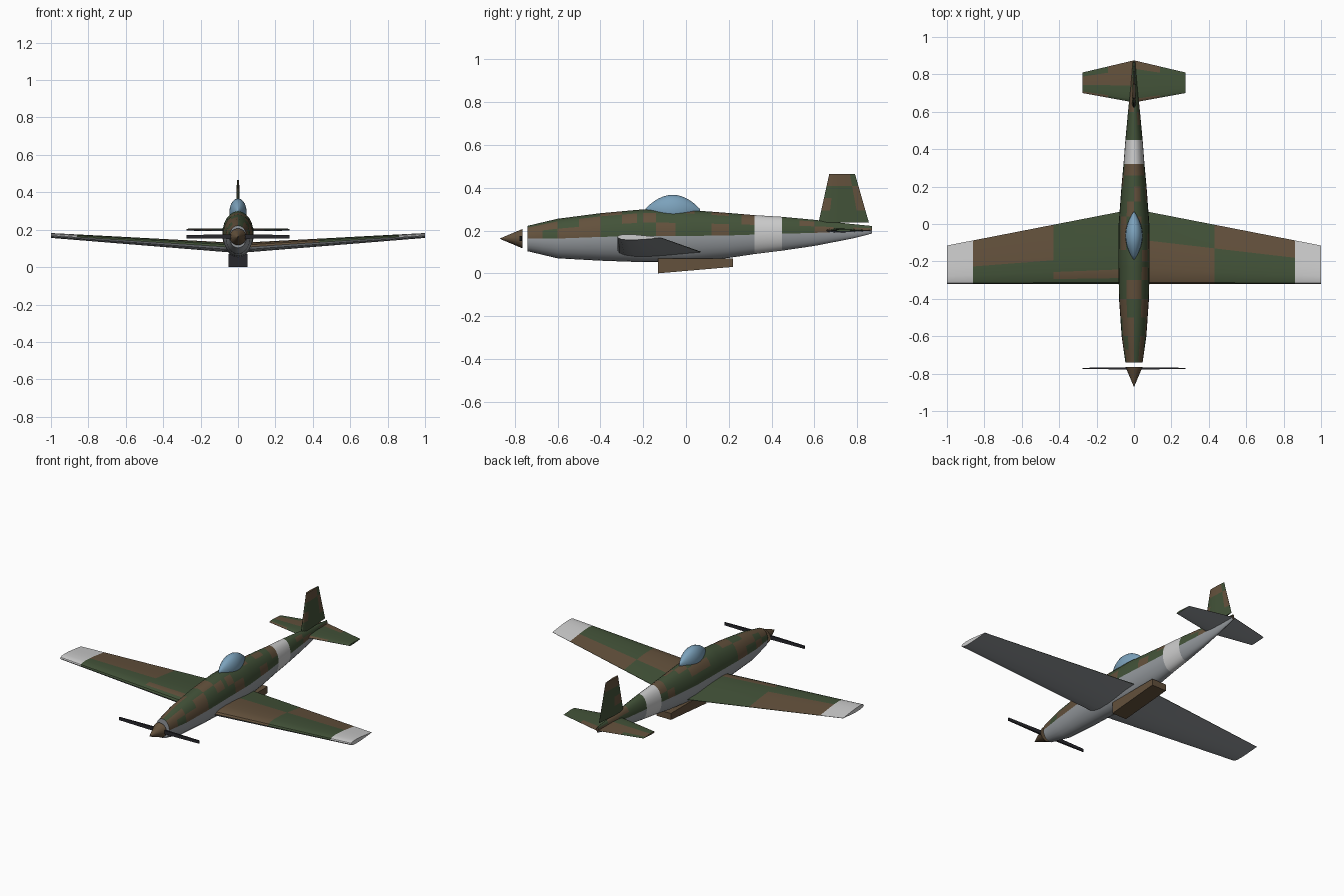
import bpy, bmesh, math, random
from mathutils import Vector

if "Cube" in bpy.data.objects:
    bpy.data.objects.remove(bpy.data.objects["Cube"])

random.seed(7)


def material(name, rgb):
    m = bpy.data.materials.new(name)
    m.diffuse_color = (*rgb, 1)
    m.use_nodes = True
    m.node_tree.nodes["Principled BSDF"].inputs["Base Color"].default_value = m.diffuse_color
    return m


GREEN, BROWN, GREY, WHITE, GLASS, DARK = range(6)
MATS = [material("green", (0.055, 0.085, 0.04)), material("brown", (0.125, 0.082, 0.045)),
        material("belly_grey", (0.30, 0.32, 0.34)), material("pale_band", (0.62, 0.62, 0.62)),
        material("glass", (0.20, 0.36, 0.50)), material("black", (0.02, 0.02, 0.025))]


def loft(name, rings, pick, angle=30):
    """Skin closed rings, cap both ends; pick(i, j, centre, normal) gives each face's material."""
    bm = bmesh.new()
    vs = [[bm.verts.new(p) for p in ring] for ring in rings]
    n = len(vs[0])
    faces = [(bm.faces.new((a[j], a[(j + 1) % n], b[(j + 1) % n], b[j])), i, j)
             for i, (a, b) in enumerate(zip(vs, vs[1:])) for j in range(n)]
    faces += [(bm.faces.new(vs[0]), 0, 0), (bm.faces.new(vs[-1]), len(vs) - 2, 0)]
    bmesh.ops.recalc_face_normals(bm, faces=bm.faces)
    bm.normal_update()
    for f, i, j in faces:
        f.material_index = pick(i, j, f.calc_center_median(), f.normal)
    mesh = bpy.data.meshes.new(name)
    bm.to_mesh(mesh)
    bm.free()
    for m in MATS:
        mesh.materials.append(m)
    ob = bpy.data.objects.new(name, mesh)
    bpy.context.collection.objects.link(ob)
    bpy.ops.object.select_all(action='DESELECT')
    ob.select_set(True)
    bpy.context.view_layer.objects.active = ob
    bpy.ops.object.shade_smooth_by_angle(angle=math.radians(angle))
    return ob


def ellipse(y, cz, rx, rz, n, a0=0, a1=2 * math.pi):
    return [(rx * math.cos(a), y, cz + rz * math.sin(a))
            for a in (a0 + (a1 - a0) * k / n for k in range(n))]


def foil(lead, trail, half):
    """Aerofoil outline as (chord position, thickness offset) pairs."""
    shape = [(0, 0), (.02, .45), (.08, .8), (.2, 1), (.4, .95), (.6, .7), (.8, .38), (1, .05)]
    pts = shape + [(t, -h) for t, h in reversed(shape[1:])]
    return [(lead + (trail - lead) * t, h * half) for t, h in pts]


def patch(*key):
    return random.Random(str(key)).choice((GREEN, GREEN, BROWN))


# Fuselage: y, top z, bottom z, half width
PROFILE = [(-.74, .222, .103, .046), (-.6, .255, .07, .066), (-.4, .281, .059, .08),
           (-.2, .299, .052, .084), (0, .297, .052, .082), (.2, .282, .072, .067),
           (.32, .272, .09, .056), (.45, .264, .106, .046), (.6, .25, .128, .032),
           (.78, .23, .163, .014), (.87, .221, .186, .006)]


def section(y):
    for a, b in zip(PROFILE, PROFILE[1:]):
        if y <= b[0]:
            t = (y - a[0]) / (b[0] - a[0])
            return [p + (q - p) * t for p, q in zip(a[1:], b[1:])]


stations = sorted({p[0] for p in PROFILE} | {-.67, -.5, -.3, -.23, -.14, -.05, .04, .12, .26, .53, .69})


def body_colour(i, j, c, n):
    if .32 < c.y < .45:
        return WHITE
    if j >= 12 or c.y < -.735:
        return GREY
    return patch("body", i, j // 2)


rings = []
for y in stations:
    top, low, w = section(y)
    rings.append(ellipse(y, (top + low) / 2, w, (top - low) / 2, 24))
loft("fuselage", rings, body_colour)

# Main wing with dihedral, pale tips and grey underside
rings = []
for x in (-1, -.86, -.43, 0, .43, .86, 1):
    t = abs(x)
    rings.append([(x, y, .104 + .066 * t + h - .008 * (y + .32) / .4)
                  for y, h in foil(-.32, .08 - .195 * t, .027 - .014 * t)])


def wing_colour(i, j, c, n):
    if abs(c.x) > .86:
        return WHITE if n.z > 0 or j == 0 else GREY
    if n.z < 0:
        return GREY
    brown = {1: range(4, 7), 2: range(2, 3), 3: range(0, 5), 4: range(5, 7)}
    return BROWN if j in brown[i] else GREEN


loft("wing", rings, wing_colour)

# Tailplane
rings = []
for x in (-.275, -.14, 0, .14, .275):
    t = abs(x) / .275
    rings.append([(x, y, .2 + h) for y, h in foil(.65 + .05 * t, .875 - .065 * t, .009 - .004 * t)])
loft("tailplane", rings, lambda i, j, c, n: GREY if n.z < -.1 else patch("tail", i, j // 2))

# Fin
rings = []
for k in range(5):
    t = k / 4
    rings.append([(h, y, .238 + .227 * t)
                  for y, h in foil(.62 + .05 * t, .855 - .065 * t, .012 - .006 * t)])
loft("fin", rings, lambda i, j, c, n: patch("fin", i, min(j, 13 - j) // 3))

# Canopy: pointed teardrop dome
rings = []
for k in range(13):
    u = k / 12
    y = -.19 + .255 * u
    s = max(math.sin(math.pi * u), .03)
    rings.append(ellipse(y, .296, .046 * s ** .8, .071 * s ** .75, 20))
loft("canopy", rings, lambda *a: GLASS, 50)

# Radiator scoop under the belly, dark intake
rings = [[(-.05, y, low), (.05, y, low), (.05, y, .07), (-.05, y, .07)]
         for y, low in ((-.13, 0), (.22, .03))]
loft("belly_scoop", rings, lambda i, j, c, n: DARK if n.y < -.9 else BROWN)

# Spinner
loft("spinner", [ellipse(-.87, .162, .001, .001, 16), ellipse(-.765, .162, .045, .045, 16)],
     lambda *a: BROWN)

# Two propeller blades
for side, label in ((-1, "left"), (1, "right")):
    rings = [[(side * x, -.772 + dy, .163 + dz) for dy, dz in
              ((-d, -w), (d, -w), (d, w), (-d, w))]
             for x, d, w in ((0, .006, .012), (.1, .005, .011), (.275, .003, .009))]
    loft("propeller_blade_" + label, rings, lambda *a: DARK)
